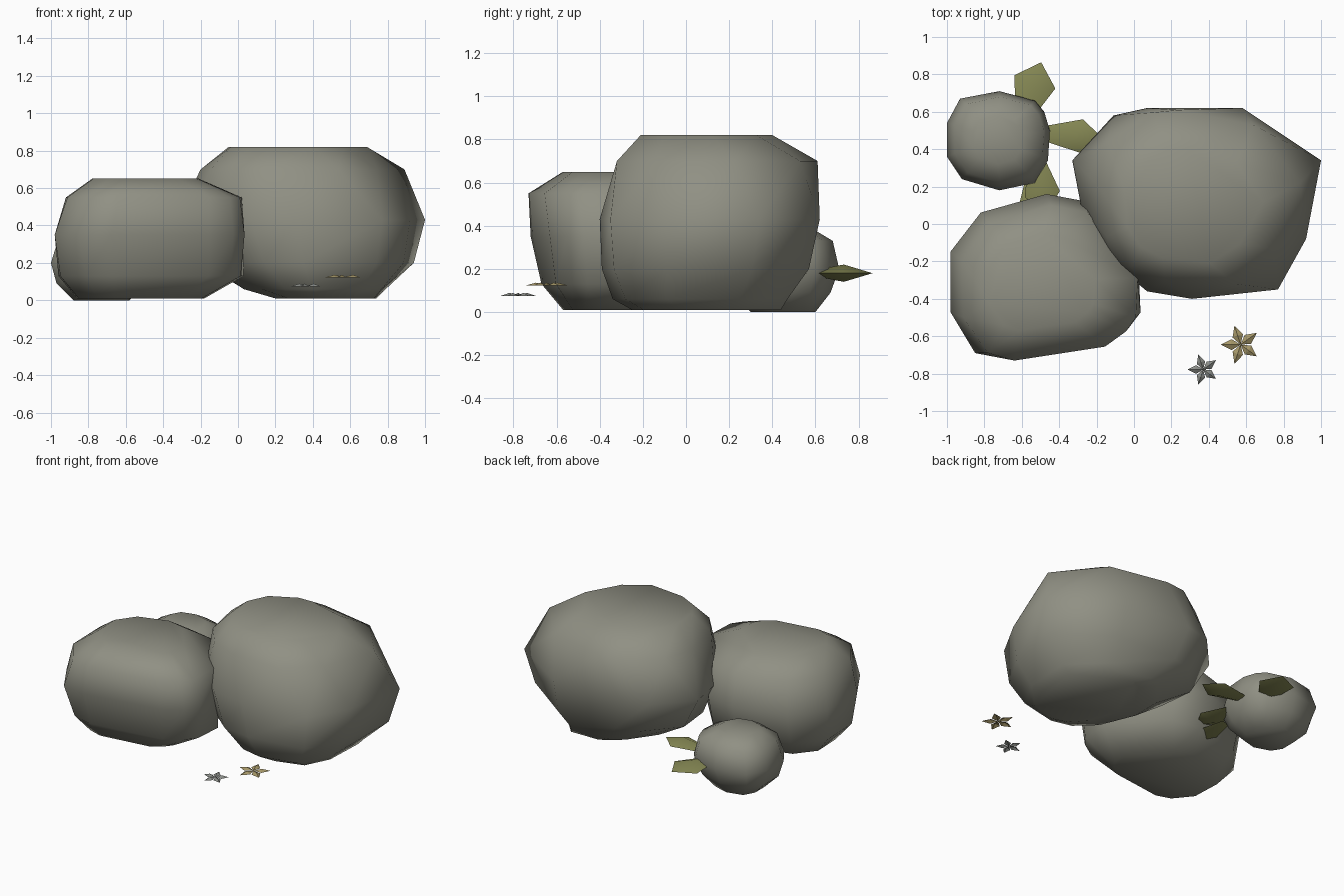
import bpy, bmesh
from math import sin, cos, radians
from mathutils import Vector, Matrix

cube = bpy.data.objects.get("Cube")
if cube:
    bpy.data.objects.remove(cube, do_unlink=True)


def material(name, rgb):
    m = bpy.data.materials.new(name)
    m.use_nodes = True
    m.diffuse_color = (*rgb, 1)
    m.node_tree.nodes["Principled BSDF"].inputs["Base Color"].default_value = (*rgb, 1)
    return m


stone = material("stone grey", (0.28, 0.28, 0.23))
olive = material("olive green", (0.24, 0.25, 0.09))
tan = material("flower tan", (0.38, 0.31, 0.14))
pale = material("flower grey", (0.26, 0.27, 0.25))


def finish(name, bm, mat, smooth_angle=None):
    bmesh.ops.recalc_face_normals(bm, faces=bm.faces)
    mesh = bpy.data.meshes.new(name)
    bm.to_mesh(mesh)
    bm.free()
    mesh.materials.append(mat)
    ob = bpy.data.objects.new(name, mesh)
    bpy.context.collection.objects.link(ob)
    if smooth_angle:
        bpy.ops.object.select_all(action='DESELECT')
        ob.select_set(True)
        bpy.context.view_layer.objects.active = ob
        bpy.ops.object.shade_smooth_by_angle(angle=radians(smooth_angle))


def fit(values, low, high):
    """Scale a list of numbers to run from low to high."""
    a, b = min(values), max(values)
    return [low + (v - a) / (b - a) * (high - low) for v in values]


def rock(name, outline, levels):
    """Loft the plan outline through levels of (z, x0, x1, y0, y1, rounding, turn)."""
    xs, ys = zip(*outline)
    unit = [Vector(p) for p in zip(fit(xs, -1, 1), fit(ys, -1, 1))]
    bm = bmesh.new()
    rings = []
    for z, x0, x1, y0, y1, rounding, turn in levels:
        spin = Matrix.Rotation(radians(turn), 2)
        plan = [spin @ p.lerp(p.normalized(), rounding) for p in unit]
        px = fit([p.x for p in plan], x0, x1)
        py = fit([p.y for p in plan], y0, y1)
        rings.append([bm.verts.new((x, y, z)) for x, y in zip(px, py)])
    n = len(outline)
    for lo, hi in zip(rings, rings[1:]):
        for i in range(n):
            j = (i + 1) % n
            bm.faces.new((lo[i], lo[j], hi[j], hi[i]))
    bm.faces.new(rings[0][::-1])
    bm.faces.new(rings[-1])
    finish(name, bm, stone, 100)


def leaf(name, x, y, z, angle, width):
    """Plump pointed leaf: flat outline with a raised point on each side."""
    w = width / 2
    outline = [(-0.24, -0.03), (0, -w), (0.11, 0), (0, w), (-0.24, 0.03)]
    bm = bmesh.new()
    rim = [bm.verts.new((a, b, 0)) for a, b in outline]
    for h in (0.04, -0.04):
        peak = bm.verts.new((-0.03, 0, h))
        for i in range(5):
            bm.faces.new((rim[i], rim[(i + 1) % 5], peak))
    bm.transform(Matrix.Translation((x, y, z)) @ Matrix.Rotation(radians(angle), 4, 'Z'))
    finish(name, bm, olive, 120)


def flower(name, x, y, z, radius, mat):
    """Five pointed petals, each with a raised ridge along its middle."""
    bm = bmesh.new()
    for k in range(5):
        def at(r, turn, h):
            a = radians(180 + 72 * k + turn)
            return bm.verts.new((x + r * radius * cos(a), y + r * radius * sin(a), z + h))
        centre, tip, rib = at(0, 0, 0.004), at(1, 0, 0.002), at(0.5, 0, 0.016)
        for side in (-31, 31):
            edge = at(0.53, side, 0.002)
            bm.faces.new((centre, edge, rib))
            bm.faces.new((rib, edge, tip))
    finish(name, bm, mat)


# Rocks
rock("large_rock",
     [(-0.33, 0.34), (-0.28, 0.08), (-0.12, -0.2), (0.07, -0.36), (0.31, -0.4), (0.77, -0.35),
      (0.92, -0.08), (1.0, 0.34), (0.58, 0.62), (0.07, 0.62), (-0.11, 0.58)],
     [(0.01, 0.2, 0.74, -0.25, 0.44, 0.6, 0), (0.06, 0.03, 0.79, -0.34, 0.47, 0.5, 0),
      (0.2, -0.2, 0.94, -0.39, 0.57, 0.2, 0), (0.43, -0.33, 1.0, -0.4, 0.62, 0, 0),
      (0.7, -0.2, 0.89, -0.32, 0.61, 0.4, -14), (0.82, -0.05, 0.69, -0.21, 0.4, 0.5, -20)])
rock("medium_rock",
     [(-0.98, -0.15), (-0.98, -0.48), (-0.85, -0.7), (-0.68, -0.73), (-0.16, -0.64), (-0.03, -0.56),
      (0.03, -0.48), (0.02, -0.25), (-0.26, 0.12), (-0.47, 0.16), (-0.82, 0.06)],
     [(0.01, -0.86, -0.18, -0.57, -0.02, 0.6, 0), (0.13, -0.96, 0.03, -0.67, 0.1, 0.5, 0),
      (0.35, -0.98, 0.035, -0.72, 0.16, 0, 0), (0.55, -0.92, 0.02, -0.73, 0.1, 0.4, 0),
      (0.65, -0.78, -0.21, -0.57, -0.05, 0.5, 0)])
rock("small_rock",
     [(-1, 0.54), (-1, 0.36), (-0.92, 0.24), (-0.72, 0.18), (-0.53, 0.22), (-0.46, 0.34),
      (-0.45, 0.5), (-0.48, 0.6), (-0.53, 0.66), (-0.72, 0.71), (-0.93, 0.67)],
     [(0.0, -0.88, -0.58, 0.3, 0.6, 0.3, 0), (0.09, -0.97, -0.49, 0.22, 0.67, 0.2, 0),
      (0.2, -1.0, -0.45, 0.18, 0.71, 0, 0), (0.33, -0.96, -0.48, 0.22, 0.68, 0.2, 0),
      (0.39, -0.86, -0.6, 0.32, 0.58, 0.3, 0)])

# Leaves around the small rock
leaf("back_leaf", -0.53, 0.76, 0.18, 72, 0.23)
leaf("side_leaf", -0.28, 0.47, 0.18, -4, 0.18)
leaf("front_leaf", -0.49, 0.16, 0.18, -80, 0.19)
leaf("hidden_leaf", -0.55, 0.0, 0.14, -90, 0.18)

# Flowers in front of the rocks
flower("tan_flower", 0.57, -0.645, 0.12, 0.107, tan)
flower("grey_flower", 0.37, -0.778, 0.073, 0.085, pale)
